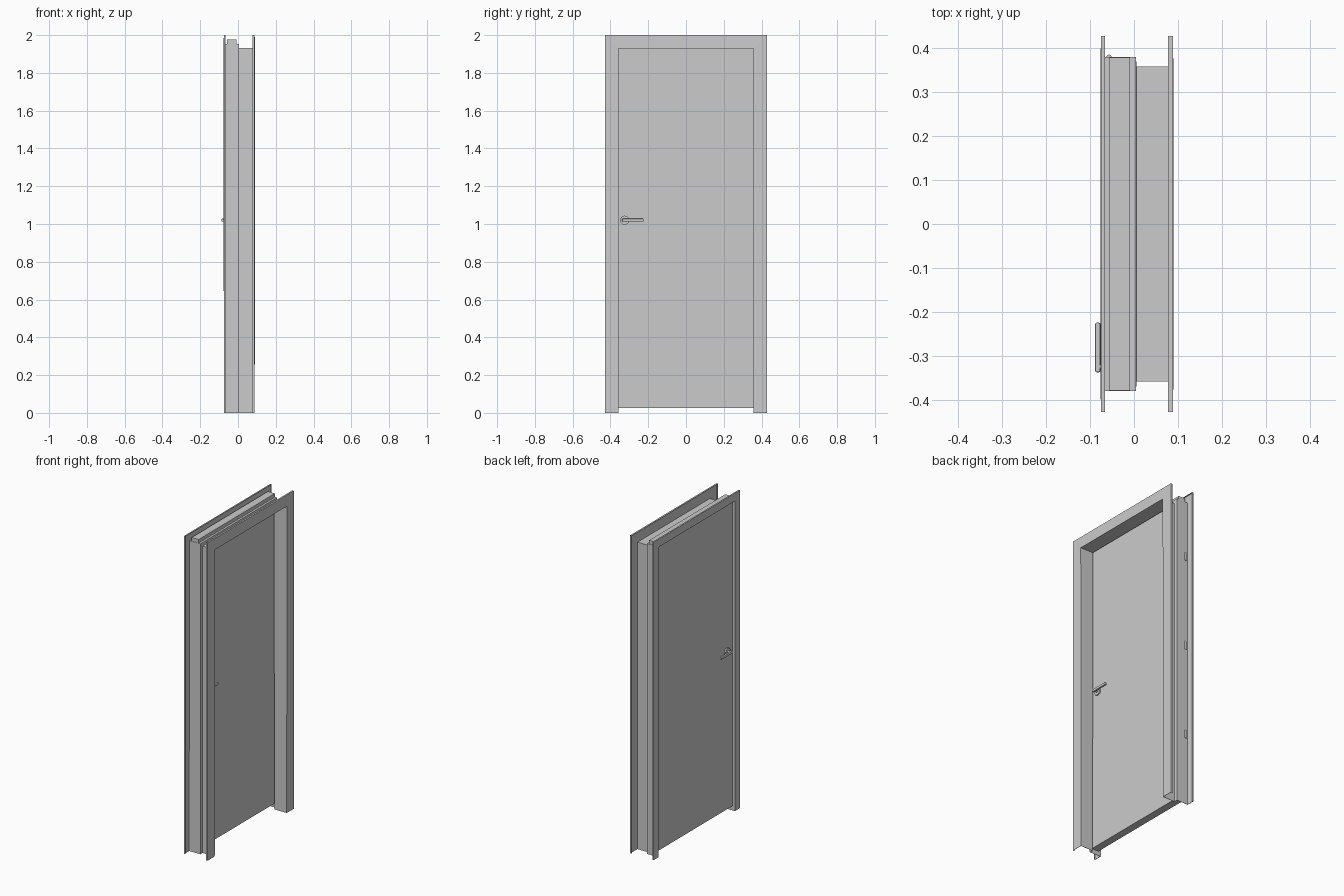
import bpy, bmesh, math
from mathutils import Matrix

if "Cube" in bpy.data.objects:
    bpy.data.objects.remove(bpy.data.objects["Cube"])


def make_object(name, bm):
    bmesh.ops.recalc_face_normals(bm, faces=bm.faces)
    me = bpy.data.meshes.new(name)
    bm.to_mesh(me)
    bm.free()
    ob = bpy.data.objects.new(name, me)
    bpy.context.collection.objects.link(ob)
    return ob


def box(name, lo, hi, bevel=0):
    bm = bmesh.new()
    bmesh.ops.create_cube(bm, size=1)
    for v in bm.verts:
        v.co = [lo[i] + (v.co[i] + 0.5) * (hi[i] - lo[i]) for i in range(3)]
    ob = make_object(name, bm)
    if bevel:
        mod = ob.modifiers.new("Bevel", 'BEVEL')
        mod.width = bevel
        mod.segments = 2
    return ob


def cylinder(name, center, radius, depth, axis='Z', sides=24):
    bm = bmesh.new()
    rot = Matrix.Rotation(math.pi / 2, 4, 'Y') if axis == 'X' else Matrix()
    bmesh.ops.create_cone(bm, cap_ends=True, segments=sides, radius1=radius,
                          radius2=radius, depth=depth,
                          matrix=Matrix.Translation(center) @ rot)
    ob = make_object(name, bm)
    bpy.context.view_layer.objects.active = ob
    ob.select_set(True)
    bpy.ops.object.shade_smooth_by_angle(angle=math.radians(35))
    ob.select_set(False)
    return ob


# Frame: one folded sheet profile (x, outward offset), mitred round three sides
SHEET = 0.002
profile = [(-0.066, 0.427), (-0.074, 0.427), (-0.074, 0.380), (0.0035, 0.380),
           (0.0035, 0.3585), (0.0875, 0.3585), (0.0875, 0.427), (0.078, 0.427)]
bm = bmesh.new()
rows = []
for x, o in profile:
    top = o + 1.572
    rows.append([bm.verts.new(p) for p in
                 ((x, -o, 0), (x, -o, top), (x, o, top), (x, o, 0))])
for a, b in zip(rows, rows[1:]):
    for i in range(3):
        bm.faces.new((a[i], a[i + 1], b[i + 1], b[i]))
frame = make_object("door_frame", bm)
sol = frame.modifiers.new("Sheet", 'SOLIDIFY')
sol.thickness = SHEET
sol.offset = 0
sol.use_even_offset = True

# Leaf: its top edge rises through the head of the frame
LEAF_A, LEAF_B = -0.057, -0.009
box("door_leaf", (LEAF_A, -0.379, 0.027), (LEAF_B, 0.379, 1.976))

# Handles: rose, neck and lever on both faces
HY, HZ = -0.325, 1.02
for side, face, s in (("outer", LEAF_A, -1), ("inner", LEAF_B, 1)):
    cylinder(side + "_rose", (face + s * 0.004, HY, HZ), 0.024, 0.008, 'X')
    cylinder(side + "_neck", (face + s * 0.014, HY, HZ), 0.008, 0.020, 'X')
    xs = sorted((face + s * 0.0195, face + s * 0.0315))
    box(side + "_lever", (xs[0], -0.338, HZ - 0.008),
        (xs[1], -0.225, HZ + 0.008), bevel=0.003)

# Hinges: three knuckles on the far jamb
for i, z in enumerate((0.45, 1.025, 1.6)):
    cylinder("hinge_%d" % (i + 1), (LEAF_A, 0.380, z), 0.006, 0.05, sides=16)
